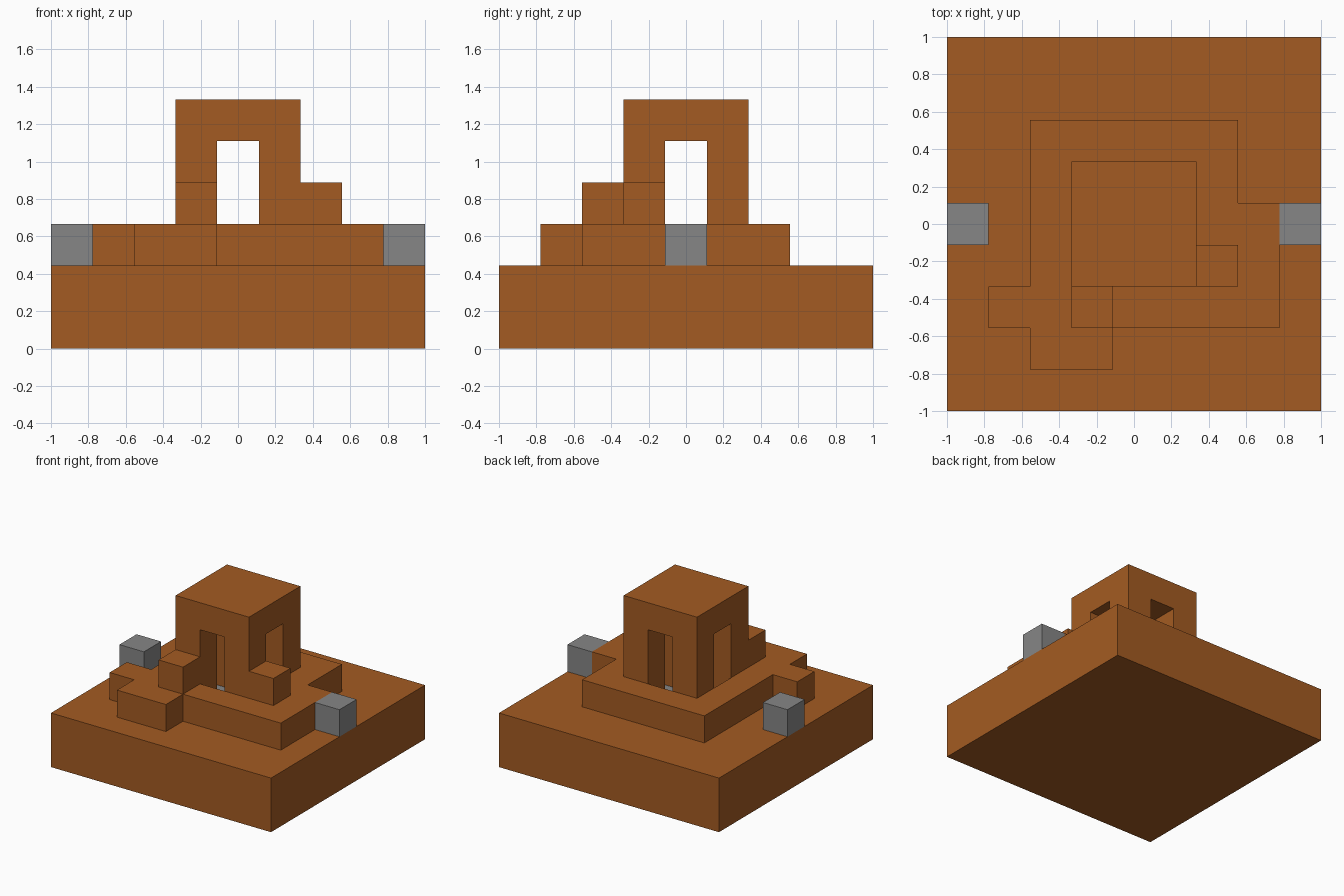
import bpy
import bmesh

cube = bpy.data.objects.get("Cube")
if cube:
    bpy.data.objects.remove(cube, do_unlink=True)

U = 2 / 9  # side of one block


def material(name, colour):
    m = bpy.data.materials.new(name)
    m.use_nodes = True
    m.diffuse_color = colour
    m.node_tree.nodes["Principled BSDF"].inputs["Base Color"].default_value = colour
    return m


clay = material("clay_brown", (0.371, 0.105, 0.016, 1))
stone = material("stone_grey", (0.24, 0.24, 0.24, 1))


def prism(name, outline, bottom, top, mat):
    """Extrude a counter-clockwise outline, measured in blocks."""
    bm = bmesh.new()
    face = bm.faces.new([bm.verts.new((x * U, y * U, bottom * U)) for x, y in outline])
    solid = bmesh.ops.extrude_face_region(bm, geom=[face])
    verts = [v for v in solid["geom"] if isinstance(v, bmesh.types.BMVert)]
    bmesh.ops.translate(bm, verts=verts, vec=(0, 0, (top - bottom) * U))
    bmesh.ops.recalc_face_normals(bm, faces=bm.faces)
    mesh = bpy.data.meshes.new(name)
    bm.to_mesh(mesh)
    bm.free()
    mesh.materials.append(mat)
    obj = bpy.data.objects.new(name, mesh)
    bpy.context.collection.objects.link(obj)
    return obj


def box(name, x, y, size, bottom, top, mat):
    h = size / 2
    outline = [(x - h, y - h), (x + h, y - h), (x + h, y + h), (x - h, y + h)]
    return prism(name, outline, bottom, top, mat)


def cross(reach):
    """Plus-shaped outline, one block wide."""
    points = []
    for c, s in ((1, 0), (0, 1), (-1, 0), (0, -1)):
        for x, y in ((reach, -0.5), (reach, 0.5), (0.5, 0.5)):
            points.append((c * x - s * y, s * x + c * y))
    return points


def cut(obj, cutter):
    cutter.hide_render = True
    mod = obj.modifiers.new("cut", "BOOLEAN")
    mod.operation = "DIFFERENCE"
    mod.solver = "EXACT"
    mod.object = cutter
    bpy.context.view_layer.objects.active = obj
    bpy.ops.object.modifier_apply(modifier=mod.name)
    bpy.data.objects.remove(cutter, do_unlink=True)


# Ground slab
box("ground_slab", 0, 0, 9, 0, 2, clay)

# Irregular terrace with the sunken crossing passage
terrace = prism("terrace", [
    (-2.5, 2.5), (-2.5, -1.5), (-3.5, -1.5), (-3.5, -2.5), (-2.5, -2.5),
    (-2.5, -3.5), (-0.5, -3.5), (-0.5, -2.5), (3.5, -2.5), (3.5, 0.5),
    (2.5, 0.5), (2.5, 2.5)], 2, 3, clay)
cut(terrace, prism("pit_cutter", cross(1.5), 1.9, 3.1, clay))
prism("passage_floor", cross(1.5), 2, 2.01, stone)

# Shrine with a doorway on each side
shrine = box("shrine", 0, 0, 3, 3, 6, clay)
cut(shrine, prism("doorway_cutter", cross(1.7), 2.9, 5, clay))

# Steps beside the shrine
box("front_step", -1, -2, 1, 3, 4, clay)
box("side_step", 2, -1, 1, 3, 4, clay)

# Stone blocks at the slab edges
for side, x in (("left", 4), ("right", -4)):
    box(side + "_stone", x, 0, 1, 2, 3, stone)
